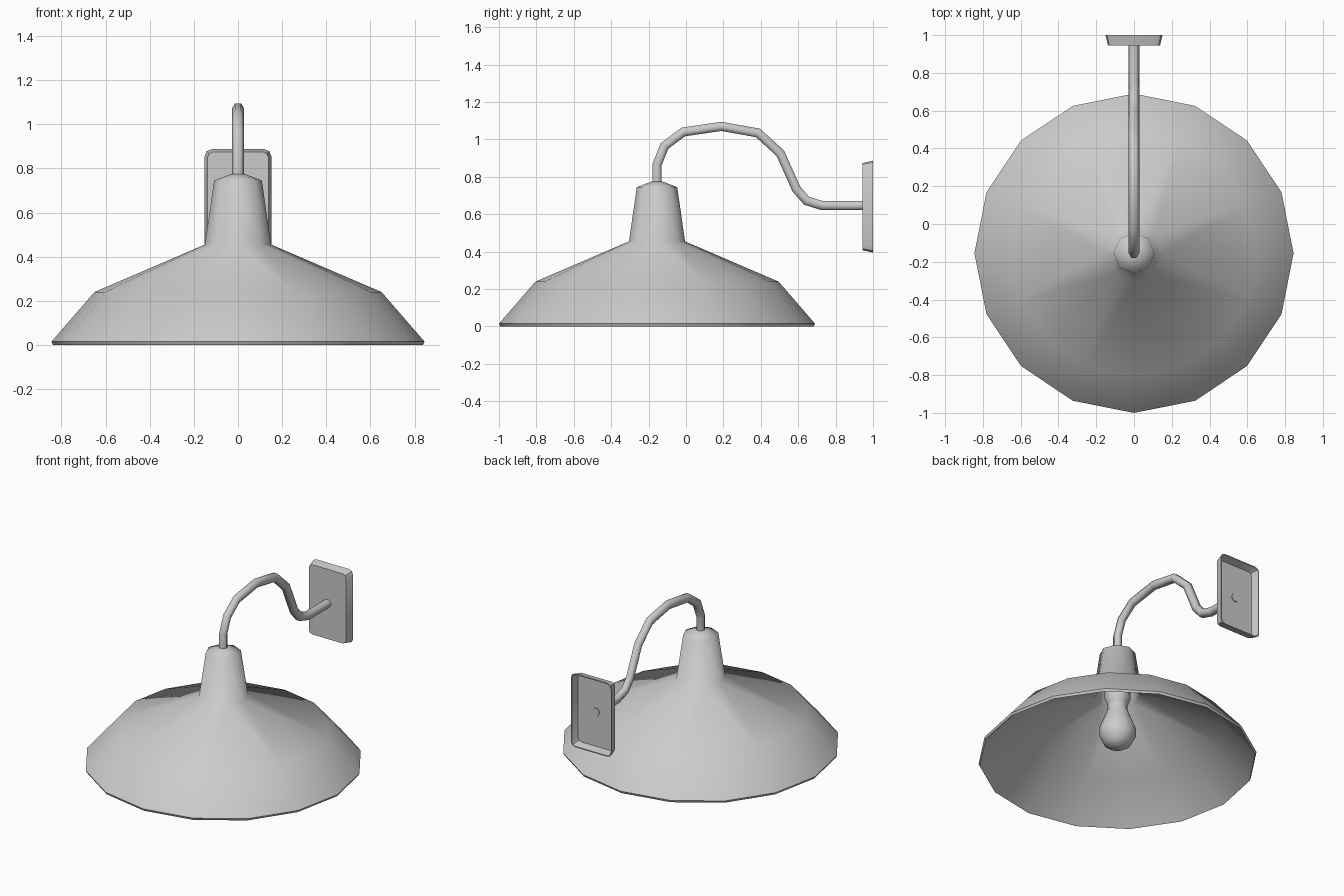
import bpy, bmesh, math
from mathutils import Vector

if "Cube" in bpy.data.objects:
    bpy.data.objects.remove(bpy.data.objects["Cube"])

CY = -0.155  # centre of the shade in y


def circle(r, z, n):
    return [Vector((r * math.cos(2 * math.pi * i / n),
                    CY + r * math.sin(2 * math.pi * i / n), z)) for i in range(n)]


def loft(name, rings, cap_start=True, cap_end=True, angle=62):
    """Skin a list of rings; neighbouring rings may differ by a factor of two."""
    bm = bmesh.new()
    loops = [[bm.verts.new(p) for p in ring] for ring in rings]
    for a, b in zip(loops, loops[1:]):
        if len(a) > len(b):
            a, b = b, a
        n, m = len(a), len(b)
        for i in range(n):
            j = (i + 1) % n
            if n == m:
                bm.faces.new((a[i], a[j], b[j], b[i]))
            else:
                k = 2 * i
                bm.faces.new((a[i], b[k + 1], b[k]))
                bm.faces.new((a[i], a[j], b[k + 1]))
                bm.faces.new((a[j], b[(k + 2) % m], b[k + 1]))
    if cap_start:
        bm.faces.new(loops[0])
    if cap_end:
        bm.faces.new(loops[-1])
    bmesh.ops.recalc_face_normals(bm, faces=bm.faces)
    mesh = bpy.data.meshes.new(name)
    bm.to_mesh(mesh)
    bm.free()
    ob = bpy.data.objects.new(name, mesh)
    bpy.context.collection.objects.link(ob)
    bpy.ops.object.select_all(action='DESELECT')
    bpy.context.view_layer.objects.active = ob
    ob.select_set(True)
    bpy.ops.object.shade_smooth_by_angle(angle=math.radians(angle))
    return ob


# Shade: 8-sided neck opening into a 16-sided bell, with a thin inner wall
outer = [(0.03, 0.775, 8), (0.108, 0.745, 8), (0.15, 0.455, 8),
         (0.65, 0.24, 16), (0.845, 0.015, 16), (0.838, 0.0, 16)]
inner = [(0.828, 0.008, 16), (0.642, 0.228, 16), (0.14, 0.444, 8),
         (0.098, 0.735, 8), (0.025, 0.76, 8)]
loft("lamp_shade", [circle(*p) for p in outer + inner])

# Bulb and its socket inside the neck
bulb = [(0.06, 0.40), (0.06, 0.355), (0.085, 0.29), (0.112, 0.225),
        (0.112, 0.17), (0.085, 0.115), (0.04, 0.085)]
loft("bulb", [circle(r, z, 10) for r, z in bulb])
loft("bulb_socket", [circle(r, z, 10) for r, z in
                     [(0.08, 0.62), (0.08, 0.43), (0.06, 0.38)]])

# Gooseneck arm: hexagonal tube swept along a path in the yz plane
path = [(CY, 0.75), (CY, 0.865), (-0.115, 0.965), (-0.015, 1.04), (0.19, 1.07),
        (0.385, 1.035), (0.505, 0.925), (0.59, 0.735), (0.645, 0.672),
        (0.73, 0.646), (0.955, 0.646)]
pts = [Vector((0, y, z)) for y, z in path]
R = 0.028
rings = []
for i, p in enumerate(pts):
    d0 = (p - pts[max(i - 1, 0)]).normalized()
    d1 = (pts[min(i + 1, len(pts) - 1)] - p).normalized()
    t = (d0 + d1).normalized()
    side = Vector((0, -t.z, t.y))
    mitre = 1 / max(t.dot(d1), t.dot(d0))
    rings.append([p + Vector((R * math.cos(a), 0, 0)) + side * (R * mitre * math.sin(a))
                  for a in [math.pi * k / 3 for k in range(6)]])
loft("gooseneck_arm", rings)


# Wall plate: tapered tray with rounded corners, open at the back
def plate_ring(hx, hz, c, y):
    ring = []
    for sx, sz, a0 in [(1, 1, 0), (-1, 1, 90), (-1, -1, 180), (1, -1, 270)]:
        for k in range(3):
            a = math.radians(a0 + 45 * k)
            ring.append(Vector((sx * (hx - c) + c * math.cos(a), y,
                                0.641 + sz * (hz - c) + c * math.sin(a))))
    return ring


loft("wall_plate", [plate_ring(0.138, 0.233, 0.025, 0.945),
                    plate_ring(0.151, 0.246, 0.032, 1.0),
                    plate_ring(0.144, 0.239, 0.028, 1.0),
                    plate_ring(0.132, 0.227, 0.022, 0.95)], angle=40)
